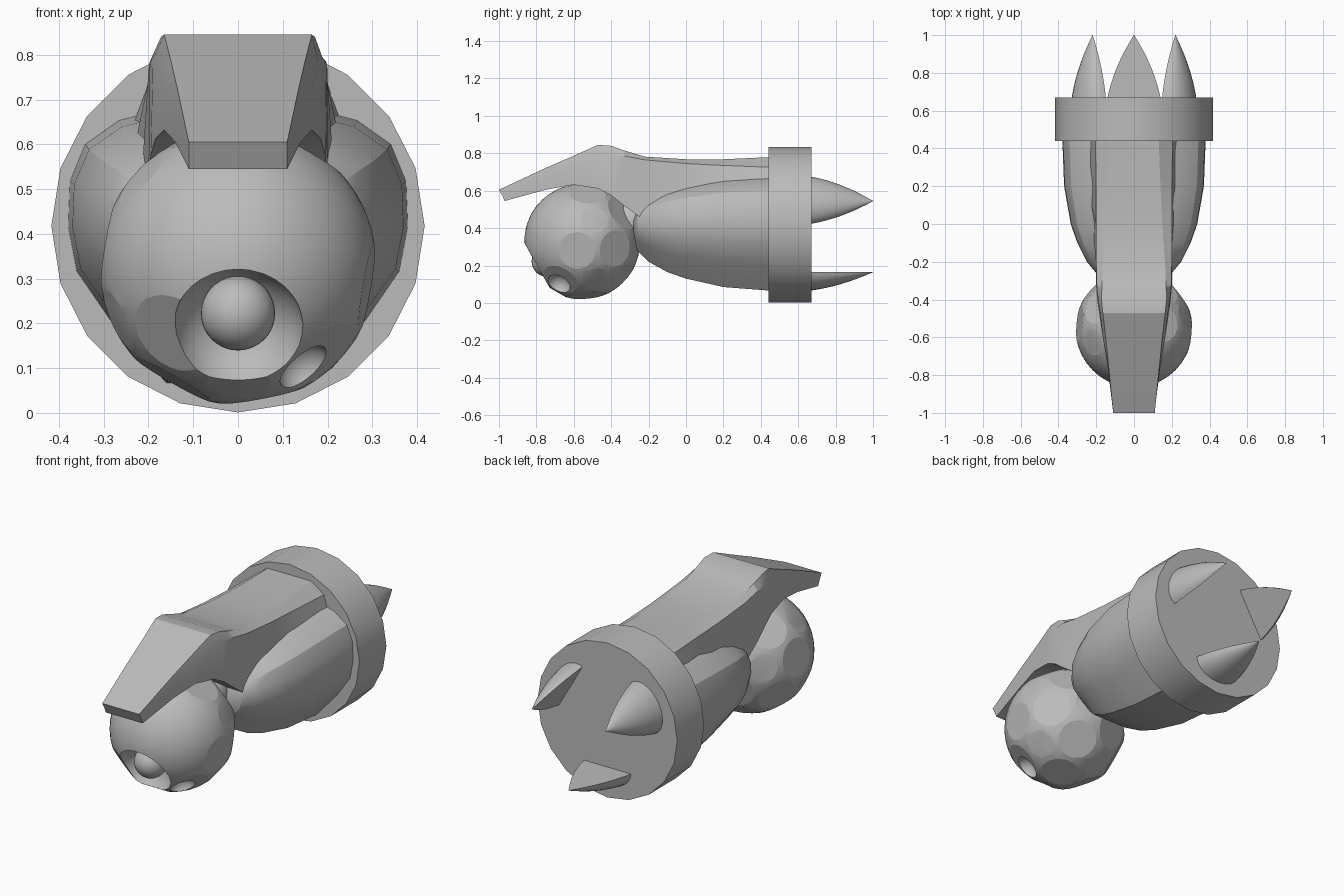
import bpy, bmesh, math
from mathutils import Vector, Matrix

cube = bpy.data.objects.get("Cube")
if cube:
    bpy.data.objects.remove(cube, do_unlink=True)

grey = bpy.data.materials.new("plain_grey")
grey.use_nodes = True
grey.diffuse_color = (0.5, 0.5, 0.5, 1)
for node in grey.node_tree.nodes:
    if node.type == 'BSDF_PRINCIPLED':
        node.inputs["Base Color"].default_value = (0.5, 0.5, 0.5, 1)


def finish(name, bm):
    """Turn a bmesh into a named object."""
    bmesh.ops.recalc_face_normals(bm, faces=bm.faces)
    mesh = bpy.data.meshes.new(name)
    bm.to_mesh(mesh)
    bm.free()
    mesh.materials.append(grey)
    obj = bpy.data.objects.new(name, mesh)
    bpy.context.collection.objects.link(obj)
    return obj


def activate(obj):
    bpy.ops.object.select_all(action='DESELECT')
    obj.select_set(True)
    bpy.context.view_layer.objects.active = obj


def smooth(obj, degrees):
    activate(obj)
    bpy.ops.object.shade_smooth_by_angle(angle=math.radians(degrees))


def loft(name, rings):
    """Skin a list of equal-length closed rings and cap both ends."""
    bm = bmesh.new()
    loops = [[bm.verts.new(p) for p in ring] for ring in rings]
    count = len(loops[0])
    for a, b in zip(loops, loops[1:]):
        for i in range(count):
            j = (i + 1) % count
            bm.faces.new((a[i], a[j], b[j], b[i]))
    bm.faces.new(loops[0])
    bm.faces.new(loops[-1])
    return finish(name, bm)


def sphere(name, centre, radius):
    bm = bmesh.new()
    bmesh.ops.create_uvsphere(bm, u_segments=32, v_segments=20, radius=radius,
                              matrix=Matrix.Translation(centre))
    return finish(name, bm)


# Rear collar
MID = 0.418
bm = bmesh.new()
bmesh.ops.create_cone(bm, cap_ends=True, segments=20, radius1=0.417, radius2=0.417, depth=0.23,
                      matrix=Matrix.Translation((0, 0.555, MID)) @ Matrix.Rotation(math.pi / 2, 4, 'X'))
smooth(finish("rear_collar", bm), 30)

# Body shell: one half section, mirrored and scaled along y
half = [(0.42, -1), (0.75, -0.58), (0.95, -0.25), (1, 0.05), (0.99, 0.35),
        (0.9, 0.6), (0.7, 0.76), (0.4, 0.85)]
section = half + [(-x, z) for x, z in reversed(half)]
stations = [(-0.28, 0.15, 0.06), (-0.26, 0.2, 0.12), (-0.2, 0.25, 0.18), (-0.1, 0.3, 0.235),
            (0, 0.335, 0.27), (0.2, 0.37, 0.315), (0.46, 0.38, 0.335)]
body = loft("body_shell", [[(x * w, y, 0.4 + z * h) for x, z in section] for y, w, h in stations])
smooth(body, 25)

# Spine plate: y, top z, top half width, shoulder z, shoulder half width, bottom z, bottom half width
spine = [(-1, 0.605, 0.11, 0.58, 0.11, 0.545, 0.11),
         (-0.75, 0.722, 0.135, 0.67, 0.14, 0.605, 0.14),
         (-0.6, 0.787, 0.15, 0.72, 0.165, 0.632, 0.165),
         (-0.47, 0.845, 0.165, 0.78, 0.18, 0.612, 0.185),
         (-0.4, 0.84, 0.172, 0.79, 0.19, 0.575, 0.195),
         (-0.33, 0.815, 0.17, 0.785, 0.197, 0.52, 0.2),
         (-0.22, 0.782, 0.165, 0.765, 0.2, 0.44, 0.2),
         (0, 0.768, 0.15, 0.745, 0.2, 0.45, 0.22),
         (0.2, 0.768, 0.14, 0.735, 0.2, 0.5, 0.25),
         (0.46, 0.78, 0.13, 0.725, 0.205, 0.55, 0.27)]
rings = []
for y, top, wt, mid, ws, low, wl in spine:
    slant = 0.03 if y == -1 else 0
    side = [(wl, y + slant, low), (ws, y + slant / 2, mid), (wt, y, top)]
    rings.append(side + [(-x, b, c) for x, b, c in reversed(side)])
smooth(loft("spine_plate", rings), 22)

# Rear spikes: half-round ogives with a flat inner side, turned around the axis
STEPS = 14
for k, name in enumerate(("bottom_spike", "left_spike", "right_spike")):
    turn = Matrix.Translation((0, 0, MID)) @ Matrix.Rotation(-k * math.tau / 3, 4, 'Y')
    rings = []
    for s in range(9):
        t = s / 8
        size = max(1 - 0.45 * t - 0.55 * t * t, 0.01)
        arc = [math.pi * i / STEPS for i in range(STEPS + 1)]
        rings.append([turn @ Vector((0.142 * size * math.cos(a), 0.66 + 0.34 * t,
                                     -0.253 - 0.1 * size * math.sin(a))) for a in arc])
    smooth(loft(name, rings), 35)

# Head: ball trimmed by pentagon and hexagon planes, left round at the upper front
HEAD = Vector((0, -0.555, 0.328))
guide = bmesh.new()
bmesh.ops.create_icosphere(guide, subdivisions=1, radius=1)
planes = [(v.co.normalized(), 0.301) for v in guide.verts]
planes += [(f.calc_center_median().normalized(), 0.293) for f in guide.faces]
guide.free()
tilt = Matrix.Rotation(math.radians(-30), 3, 'X')
round_side = Vector((0, -0.9, 0.44))
bm = bmesh.new()
bmesh.ops.create_icosphere(bm, subdivisions=4, radius=0.31)
for normal, distance in planes:
    normal = tilt @ normal
    if normal.dot(round_side) > 0.55:
        continue
    cut = bmesh.ops.bisect_plane(bm, geom=bm.verts[:] + bm.edges[:] + bm.faces[:], dist=1e-5,
                                 plane_co=normal * distance, plane_no=normal, clear_outer=True)
    rim = [e for e in cut["geom_cut"] if isinstance(e, bmesh.types.BMEdge)]
    bmesh.ops.holes_fill(bm, edges=rim, sides=0)
bmesh.ops.translate(bm, verts=bm.verts, vec=HEAD)
head = finish("head_ball", bm)

# Eye socket and small side socket cut into the head
eye_dir = Vector((0, -0.87, -0.49)).normalized()
port_dir = Vector((0.5, -0.42, -0.76)).normalized()
for direction, distance, radius in ((eye_dir, 0.31, 0.15), (port_dir, 0.31, 0.066)):
    cutter = sphere("socket_cutter", HEAD + direction * distance, radius)
    cutter.hide_render = True
    mod = head.modifiers.new("socket", 'BOOLEAN')
    mod.operation = 'DIFFERENCE'
    mod.solver = 'EXACT'
    mod.object = cutter
    activate(head)
    bpy.ops.object.modifier_apply(modifier=mod.name)
    bpy.data.objects.remove(cutter, do_unlink=True)
smooth(head, 12)

# Eye ball inside the socket
smooth(sphere("eye_ball", HEAD + eye_dir * 0.215, 0.083), 40)

# Neck joint between head and body
smooth(sphere("neck_joint", Vector((0, -0.29, 0.43)), 0.13), 40)
